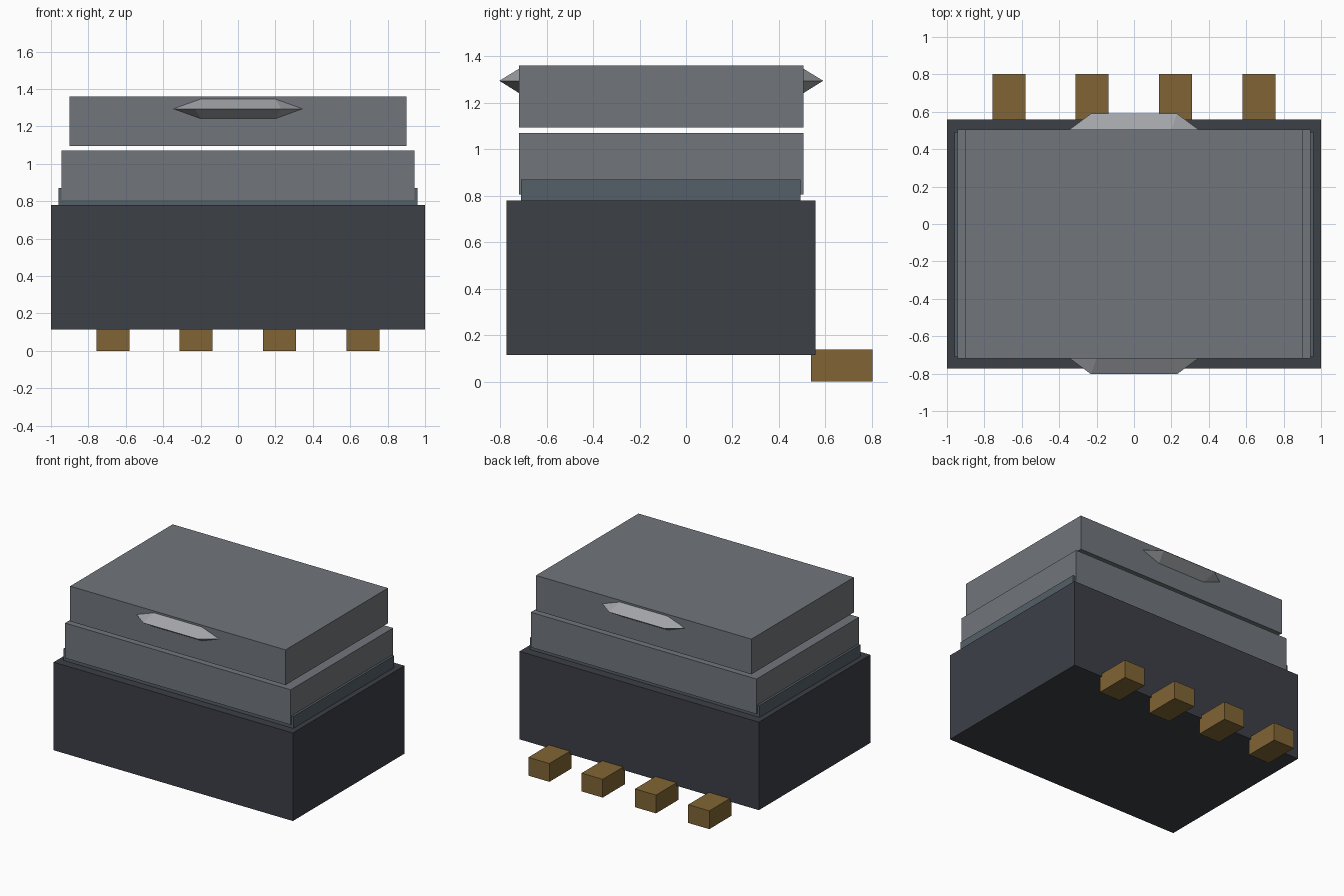
import bpy, bmesh

if "Cube" in bpy.data.objects:
    bpy.data.objects.remove(bpy.data.objects["Cube"])


def material(name, rgb):
    m = bpy.data.materials.new(name)
    m.diffuse_color = (*rgb, 1)
    m.use_nodes = True
    m.node_tree.nodes["Principled BSDF"].inputs["Base Color"].default_value = m.diffuse_color
    return m


def finish(name, bm, mat):
    bmesh.ops.recalc_face_normals(bm, faces=bm.faces)
    me = bpy.data.meshes.new(name)
    bm.to_mesh(me)
    bm.free()
    me.materials.append(mat)
    ob = bpy.data.objects.new(name, me)
    bpy.context.collection.objects.link(ob)
    return ob


def box(name, x, y, z, mat):
    bm = bmesh.new()
    bmesh.ops.create_cube(bm, size=1)
    for v in bm.verts:
        v.co = [r[0] if c < 0 else r[1] for c, r in zip(v.co, (x, y, z))]
    return finish(name, bm, mat)


def handle(name, y_base, y_tip, mat):
    # Hexagonal base tapering to a horizontal ridge
    bm = bmesh.new()
    outline = [(-.345, 1.294), (-.2, 1.346), (.2, 1.346),
               (.345, 1.294), (.2, 1.241), (-.2, 1.241)]
    base = [bm.verts.new((x, y_base, z)) for x, z in outline]
    left, right = [bm.verts.new((x, y_tip, 1.294)) for x in (-.23, .23)]
    bm.faces.new(base)
    for i, tip in ((0, left), (2, right), (3, right), (5, left)):
        bm.faces.new((base[i], base[(i + 1) % 6], tip))
    bm.faces.new((base[1], base[2], right, left))
    bm.faces.new((base[4], base[5], left, right))
    return finish(name, bm, mat)


dark = material("dark_casing", (.045, .05, .062))
slate = material("slate", (.09, .115, .135))
grey = material("grey_panel", (.165, .18, .2))
light = material("light_grey", (.36, .37, .39))
brass = material("brass", (.22, .13, .035))

# Casing, collar and the two stacked blocks
box("casing", (-1, 1), (-.773, .558), (.115, .78), dark)
box("collar", (-.96, .96), (-.71, .492), (.77, .87), slate)
box("lower_block", (-.943, .943), (-.718, .505), (.805, 1.07), grey)
box("upper_block", (-.9, .9), (-.718, .505), (1.094, 1.36), grey)

# Pointed handles front and back
handle("front_handle", -.718, -.803, light)
handle("back_handle", .505, .59, light)

# Row of feet along the back edge
for i in range(4):
    cx = -.669 + i * .4455
    box(f"foot_{i + 1}", (cx - .088, cx + .088), (.537, .803), (0, .138), brass)
